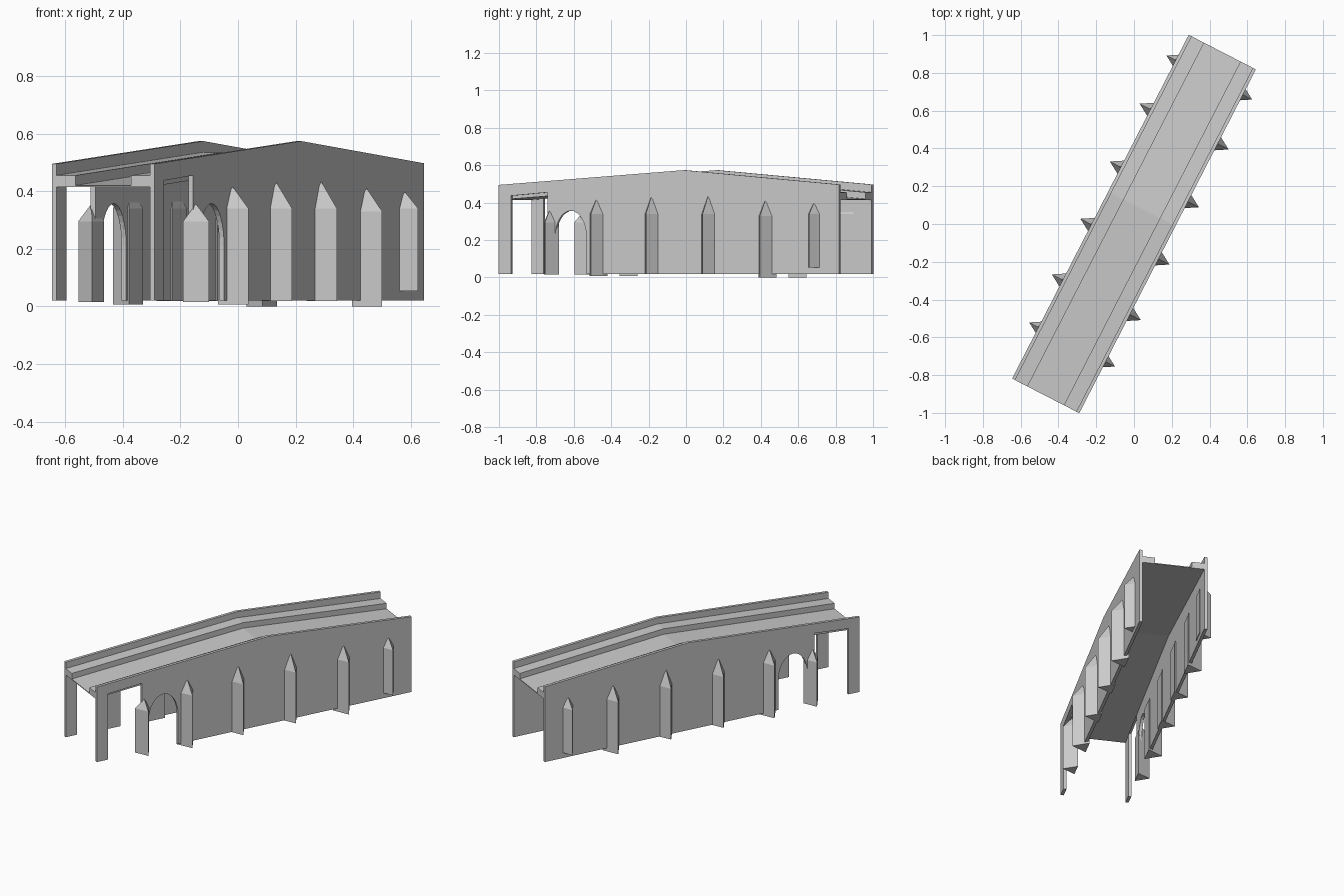
import bpy, bmesh, math

if "Cube" in bpy.data.objects:
    bpy.data.objects.remove(bpy.data.objects["Cube"])

ANGLE = math.radians(-27.2)   # bridge runs diagonally across the frame
HALF_L, HALF_W, PEAK = 1.023, 0.2, 0.09


def make(name, verts, faces, mirror=True):
    mesh = bpy.data.meshes.new(name)
    mesh.from_pydata(verts, [], faces)
    bm = bmesh.new()
    bm.from_mesh(mesh)
    bmesh.ops.recalc_face_normals(bm, faces=bm.faces)
    bm.to_mesh(mesh)
    bm.free()
    ob = bpy.data.objects.new(name, mesh)
    bpy.context.collection.objects.link(ob)
    ob.rotation_euler.z = ANGLE
    if mirror:
        ob.modifiers.new("both_sides", 'MIRROR')
    return ob


def extrude(name, profile, x0, x1, mirror=True):
    """Side profile of (y, z) points extruded across the bridge."""
    n = len(profile)
    verts = [(x, y, z) for x in (x0, x1) for y, z in profile]
    faces = [tuple(range(n)), tuple(range(n, 2 * n))]
    faces += [(i, (i + 1) % n, n + (i + 1) % n, n + i) for i in range(n)]
    return make(name, verts, faces, mirror)


def slab(z_low, z_high, rise=0.08):
    """Humped strip following the road slope."""
    return [(-HALF_L, z_low), (PEAK, z_low + rise), (HALF_L, z_low),
            (HALF_L, z_high), (PEAK, z_high + rise), (-HALF_L, z_high)]


# Side walls with a square gap and an arch at the near end
base, spring, arch_y, arch_r, arch_h = 0.02, 0.21, -0.59, 0.095, 0.147
arch = [(arch_y - arch_r * math.cos(math.pi * i / 16),
         spring + arch_h * math.sin(math.pi * i / 16)) for i in range(17)]
wall = [(-HALF_L, base), (-0.95, base), (-0.95, 0.437), (-0.73, 0.455), (-0.73, base),
        (arch_y - arch_r, base)] + arch + [(arch_y + arch_r, base),
        (HALF_L, base), (HALF_L, 0.497), (PEAK, 0.574), (-HALF_L, 0.495)]
extrude("side_walls", wall, HALF_W - 0.018, HALF_W)

# Raised walkways and road deck
extrude("walkways", slab(0.416, 0.455), 0.108, HALF_W - 0.018)
extrude("road_deck", slab(0.415, 0.42), -HALF_W + 0.018, HALF_W - 0.018, mirror=False)

# Triangular pointed buttresses: position, bottom, shoulder, tip, size
piers = [(-0.717, 0.015, 0.295, 0.356, 0.92), (-0.436, 0.007, 0.34, 0.415, 1.08),
         (-0.105, 0.018, 0.34, 0.43, 1.08), (0.236, 0.018, 0.34, 0.433, 1.08),
         (0.58, 0.0, 0.33, 0.41, 1.08), (0.872, 0.053, 0.34, 0.397, 0.92)]
for i, (y, low, mid, top, k) in enumerate(piers):
    ring = [(HALF_W + 0.06 * k, y), (HALF_W - 0.024 * k, y + 0.05 * k),
            (HALF_W - 0.024 * k, y - 0.05 * k)]
    verts = [(a, b, z) for z in (low, mid) for a, b in ring] + [(HALF_W + 0.004, y, top)]
    faces = [(0, 1, 2)]
    for a in range(3):
        b = (a + 1) % 3
        faces += [(a, b, b + 3, a + 3), (a + 3, b + 3, 6)]
    make(f"buttress_pair_{i + 1}", verts, faces)
